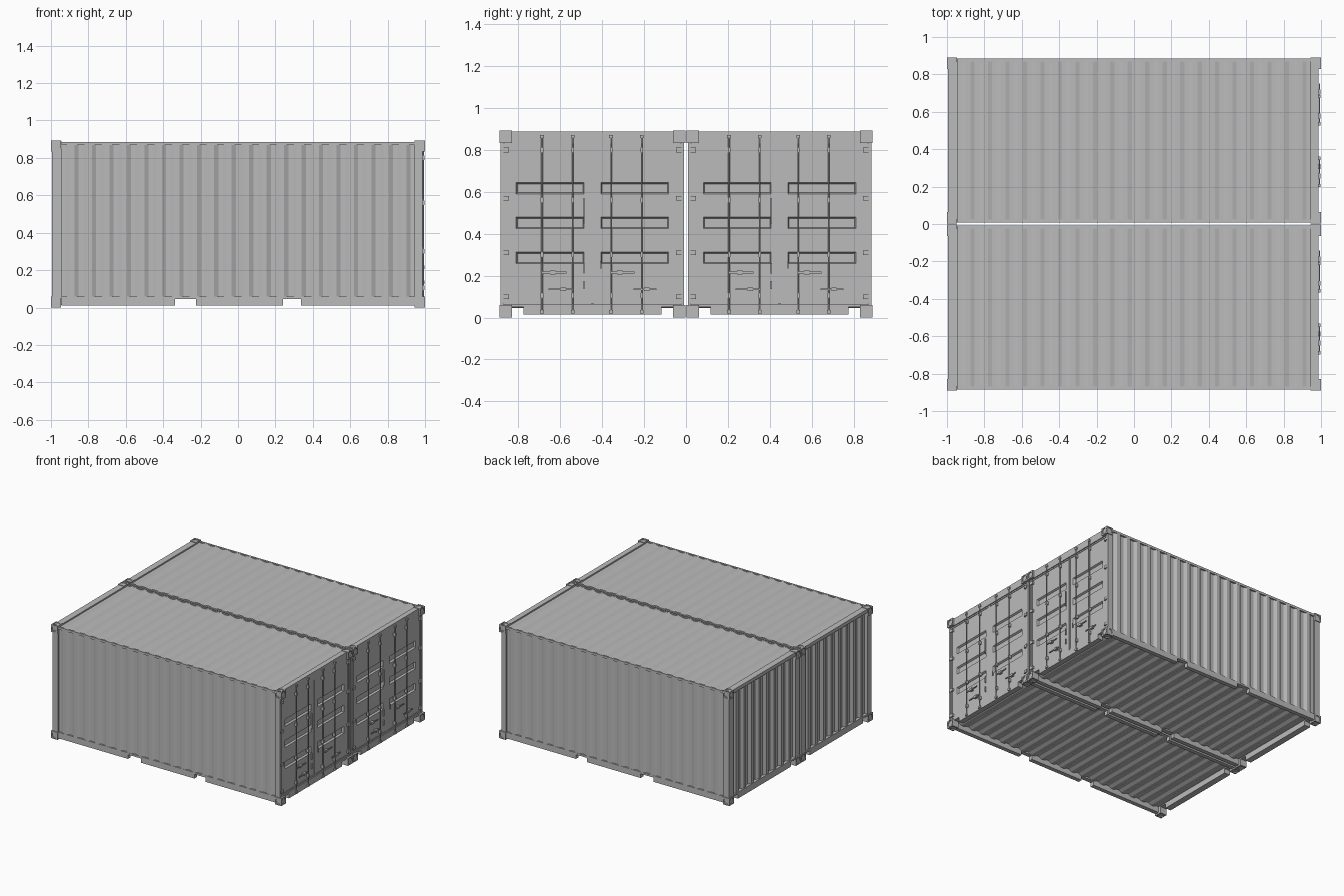
import bpy, bmesh, math
from mathutils import Vector, Matrix

cube = bpy.data.objects.get("Cube")
if cube:
    bpy.data.objects.remove(cube, do_unlink=True)

GREY = (0.5, 0.5, 0.5, 1)
paint = bpy.data.materials.new("grey_paint")
paint.use_nodes = True
paint.diffuse_color = GREY
paint.node_tree.nodes["Principled BSDF"].inputs["Base Color"].default_value = GREY

X, Y, Z = Vector((1, 0, 0)), Vector((0, 1, 0)), Vector((0, 0, 1))
PERIOD, HALF_X, HALF_Y = 0.0934, 0.945, 0.438
OFFSET = 0.4465
parts = []


def finish(name, bm, outward=None):
    """Turn a bmesh into an object; open sheets are turned to face outward."""
    bm.normal_update()
    if outward is None:
        bmesh.ops.recalc_face_normals(bm, faces=bm.faces)
    else:
        wrong = [f for f in bm.faces if f.normal.dot(outward) < -0.001]
        bmesh.ops.reverse_faces(bm, faces=wrong)
    mesh = bpy.data.meshes.new(name)
    bm.to_mesh(mesh)
    bm.free()
    mesh.materials.append(paint)
    ob = bpy.data.objects.new(name, mesh)
    bpy.context.collection.objects.link(ob)
    parts.append(ob)
    return ob


def add_box(bm, x, y, z):
    size = [abs(r[1] - r[0]) for r in (x, y, z)]
    mid = [(r[0] + r[1]) / 2 for r in (x, y, z)]
    bmesh.ops.create_cube(bm, size=1, matrix=Matrix.Translation(mid) @ Matrix.Diagonal((*size, 1)))


def boxes(name, *ranges):
    bm = bmesh.new()
    for r in ranges:
        add_box(bm, *r)
    return finish(name, bm)


def corrugated(name, start, along, length, across, span, outward, depth):
    """Trapezoid-ribbed sheet: recess, slope, ridge, slope, repeated."""
    count = round(length / PERIOD)
    step = length / (count + 0.24)
    profile = []
    for i in range(count + 1):
        profile += [(i * step, -depth), ((i + 0.24) * step, -depth)]
        if i < count:
            profile += [((i + 0.48) * step, 0), ((i + 0.76) * step, 0)]
    bm = bmesh.new()
    rows = []
    for u, w in profile:
        p = Vector(start) + along * u + outward * w
        rows.append((bm.verts.new(p), bm.verts.new(p + across * span)))
    for a, b in zip(rows, rows[1:]):
        bm.faces.new((a[0], b[0], b[1], a[1]))
    return finish(name, bm, outward)


def casting(name, centre, signs, half):
    """Corner block with a round socket on each of its three outer faces."""
    bm = bmesh.new()
    n = 16
    for axis in range(3):
        i, j = (axis + 1) % 3, (axis + 2) % 3
        rings = []
        for kind, depth in (("square", 0), ("round", 0), ("round", 0.007)):
            ring = []
            for k in range(n):
                c, s = math.cos(math.tau * k / n), math.sin(math.tau * k / n)
                p = Vector(centre)
                big = max(abs(c), abs(s))
                p[i] += c / big * half[i] if kind == "square" else c * 0.023
                p[j] += s / big * half[j] if kind == "square" else s * 0.023
                p[axis] += signs[axis] * (half[axis] - depth)
                ring.append(bm.verts.new(p))
            rings.append(ring)
        for a, b in zip(rings, rings[1:]):
            for k in range(n):
                m = (k + 1) % n
                bm.faces.new((a[k], a[m], b[m], b[k]))
        bm.faces.new(rings[-1])
        # plain inner face
        corners = []
        for c, s in ((-1, -1), (1, -1), (1, 1), (-1, 1)):
            p = Vector(centre)
            p[i] += c * half[i]
            p[j] += s * half[j]
            p[axis] -= signs[axis] * half[axis]
            corners.append(bm.verts.new(p))
        bm.faces.new(corners)
    bmesh.ops.remove_doubles(bm, verts=bm.verts, dist=1e-5)
    finish(name, bm)


# Corner castings
half = (0.0275, 0.03, 0.0295)
for sx, end in ((1, "door"), (-1, "rear")):
    for sy, side in ((1, "left"), (-1, "right")):
        for sz, level in ((1, "top"), (-1, "bottom")):
            casting(f"casting_{end}_{side}_{level}",
                    (sx * (1 - half[0]), sy * (0.4435 - half[1]), 0.4465 + sz * (0.4465 - half[2])),
                    (sx, sy, sz), half)

# Side rails, posts and ribbed side walls
pockets = (-0.337, -0.225), (0.24, 0.337)
solid = (-HALF_X, pockets[0][0]), (pockets[0][1], pockets[1][0]), (pockets[1][1], HALF_X)
for s, side in ((1, "left"), (-1, "right")):
    outer = s * HALF_Y
    boxes(f"top_rail_{side}", ((-HALF_X, HALF_X), (s * 0.4235, outer), (0.868, 0.886)))
    rail_y = (s * 0.405, outer)
    boxes(f"bottom_rail_{side}", ((-HALF_X, HALF_X), rail_y, (0.045, 0.06)),
          *[(seg, rail_y, (0.012, 0.045)) for seg in solid])
    boxes(f"door_post_{side}", ((HALF_X, 0.986), (s * 0.424, outer), (0.05, 0.85)))
    boxes(f"rear_post_{side}", ((-0.994, -HALF_X), (s * 0.385, outer), (0.05, 0.85)))
    corrugated(f"side_wall_{side}", (-HALF_X, outer - s * 0.0005, 0.058), X, 2 * HALF_X,
               Z, 0.812, Y * s, 0.012)

# Roof, floor and rear wall
corrugated("roof", (-HALF_X, -0.424, 0.885), X, 2 * HALF_X, Y, 0.848, Z, 0.007)
corrugated("floor", (-HALF_X, -0.406, 0.046), X, 2 * HALF_X, Y, 0.812, -Z, 0.012)
corrugated("rear_wall", (-0.988, -0.386, 0.058), Y, 0.772, Z, 0.812, -X, 0.018)

# Headers and notched sills
for name, x, low in (("door", (HALF_X, 0.986), 0.832), ("rear", (-0.994, -HALF_X), 0.862)):
    boxes(f"{name}_header", (x, (-0.42, 0.42), (low, 0.889)))
    boxes(f"{name}_sill", (x, (-0.42, 0.42), (0.05, 0.064)), (x, (-0.33, 0.33), (0.014, 0.05)))

# Door leaves with three pressed recesses, each framed by a seal
DOOR_X = 0.977
for s, side in ((1, "left"), (-1, "right")):
    ys = [s * v for v in (0.005, 0.04, 0.364, 0.424)]
    zs = [0.06, 0.257, 0.312, 0.424, 0.479, 0.59, 0.645, 0.834]
    bm = bmesh.new()
    grid = [[bm.verts.new((DOOR_X, y, z)) for z in zs] for y in ys]
    recesses = []
    for i in range(3):
        for j in range(7):
            f = bm.faces.new((grid[i][j], grid[i + 1][j], grid[i + 1][j + 1], grid[i][j + 1]))
            if i == 1 and j % 2:
                recesses.append(f)
    bm.normal_update()
    bmesh.ops.reverse_faces(bm, faces=[f for f in bm.faces if f.normal.x < 0])
    bm.normal_update()
    bmesh.ops.inset_individual(bm, faces=recesses, thickness=0.009, depth=-0.014)
    finish(f"door_{side}", bm, X)
    seal_x = (DOOR_X - 0.01, DOOR_X + 0.004)
    boxes(f"door_seal_{side}",
          (seal_x, (s * 0.001, s * 0.008), (0.066, 0.83)),
          (seal_x, (s * 0.412, s * 0.424), (0.066, 0.83)),
          (seal_x, (s * 0.008, s * 0.412), (0.066, 0.076)),
          (seal_x, (s * 0.008, s * 0.412), (0.82, 0.83)))
    boxes(f"hinges_{side}", *[((DOOR_X, 0.99), (s * 0.398, s * 0.43), (z - 0.011, z + 0.011))
                              for z in (0.1, 0.31, 0.57, 0.8)])

# Locking rods with end cams and guide brackets
for k, y in enumerate((-0.241, -0.094, 0.089, 0.235), 1):
    bm = bmesh.new()
    bmesh.ops.create_cone(bm, cap_ends=True, segments=10, radius1=0.004, radius2=0.004, depth=0.85,
                          matrix=Matrix.Translation((0.99, y, 0.447)))
    for z in (0.028, 0.864):
        add_box(bm, (0.98, 0.996), (y - 0.009, y + 0.009), (z - 0.008, z + 0.008))
    for z in (0.105, 0.3, 0.56, 0.8):
        add_box(bm, (DOOR_X - 0.002, 0.996), (y - 0.006, y + 0.006), (z - 0.012, z + 0.012))
    rod = finish(f"locking_rod_{k}", bm)
    for p in rod.data.polygons:
        p.use_smooth = len(p.vertices) == 4 and abs(p.normal.z) < 0.1 and p.area < 0.01
    rod.data.set_sharp_from_angle(angle=math.radians(40))

# Door handles with hubs, and their retainers
for k, (y0, y1, hub, z) in enumerate(((-0.241, -0.125, -0.19, 0.215), (0.089, 0.2, 0.13, 0.215),
                                      (-0.21, -0.094, -0.14, 0.135), (0.195, 0.305, 0.26, 0.135)), 1):
    boxes(f"handle_{k}", ((0.988, 0.994), (y0, y1), (z - 0.004, z + 0.004)),
          ((DOOR_X - 0.002, 0.996), (hub - 0.013, hub + 0.013), (z - 0.009, z + 0.009)))
boxes("handle_retainers", *[((DOOR_X - 0.002, 0.986), (y - 0.003, y + 0.003), z) for y, z in
                            ((-0.04, (0.45, 0.57)), (-0.04, (0.21, 0.26)),
                             (-0.04, (0.135, 0.175)), (0.04, (0.235, 0.27)))])

# Second container shares the same meshes, placed alongside
for ob in list(parts):
    twin = ob.copy()
    twin.name = "far_" + ob.name
    bpy.context.collection.objects.link(twin)
    twin.location.y = OFFSET
    ob.location.y = -OFFSET
    ob.name = "near_" + ob.name
